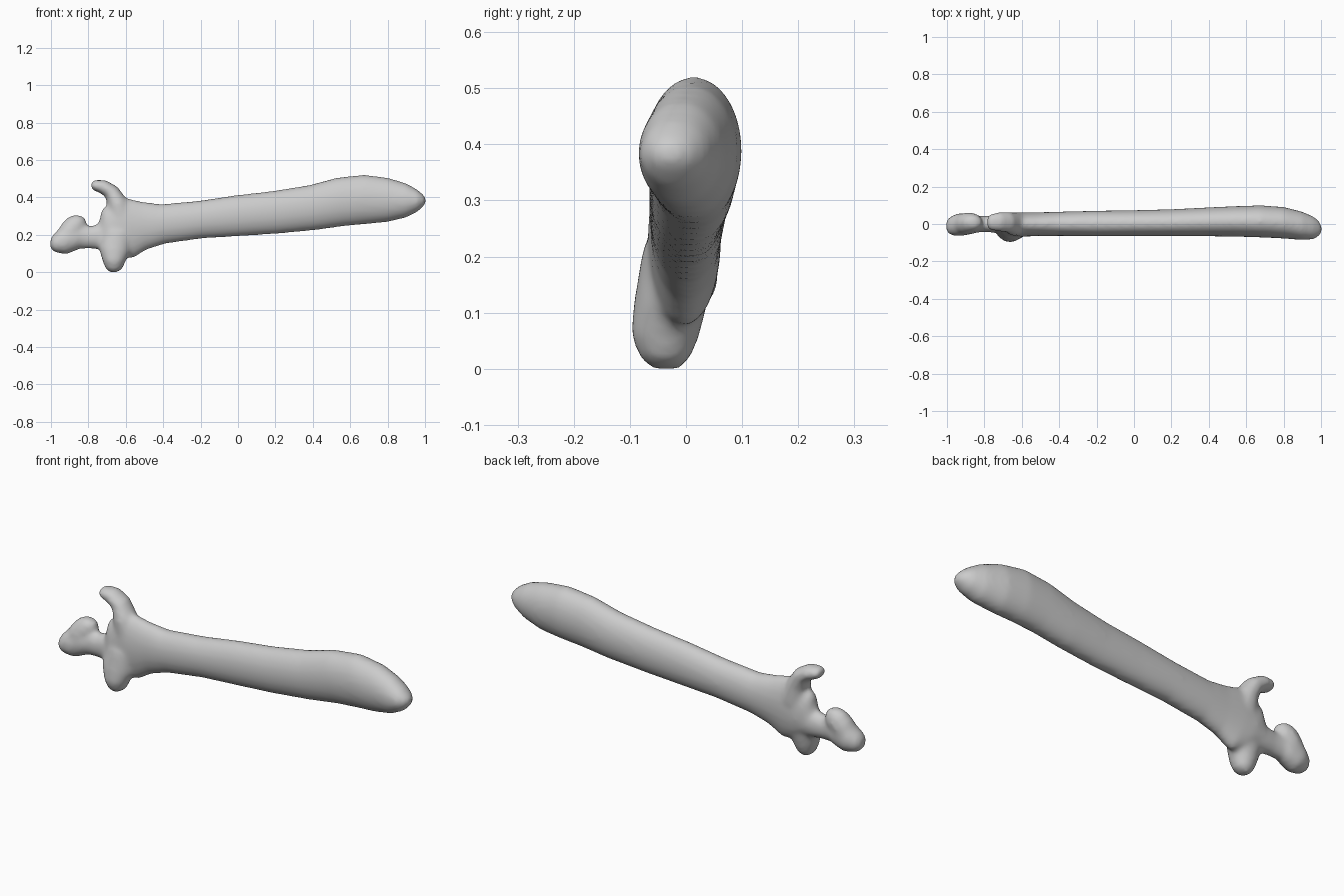
import bpy, bmesh, math
from mathutils import Vector

cube = bpy.data.objects.get("Cube")
if cube:
    bpy.data.objects.remove(cube)

SIDES = 24


def sweep(bm, stations):
    """Closed elliptical tube; station = x, z, in-plane radius, y centre, y radius."""
    rings = []
    for i, (x, z, r, yc, ry) in enumerate(stations):
        a = stations[max(i - 1, 0)]
        b = stations[min(i + 1, len(stations) - 1)]
        t = Vector((b[0] - a[0], 0, b[1] - a[1])).normalized()
        n = Vector((-t.z, 0, t.x))
        ring = []
        for k in range(SIDES):
            u = 2 * math.pi * k / SIDES
            p = Vector((x, yc, z)) + n * (r * math.cos(u))
            ring.append(bm.verts.new(p + Vector((0, ry * math.sin(u), 0))))
        rings.append(ring)
    for a, b in zip(rings, rings[1:]):
        for k in range(SIDES):
            j = (k + 1) % SIDES
            bm.faces.new((a[k], a[j], b[j], b[k]))
    bm.faces.new(rings[0][::-1])
    bm.faces.new(rings[-1])


def body(outline):
    """Turn x, bottom, top, y min, y max rows into a lengthwise sweep."""
    return [(x, (lo + hi) / 2, (hi - lo) / 2, (y0 + y1) / 2, (y1 - y0) / 2)
            for x, lo, hi, y0, y1 in outline]


# Long shaft, swelling toward the rounded end
shaft = []
for x, lo, hi, y0, y1 in [
    (-.72, .12, .25, -.05, .05), (-.67, .07, .35, -.065, .06),
    (-.6, .07, .41, -.068, .063), (-.5, .12, .378, -.064, .063),
    (-.4, .152, .365, -.064, .066), (-.2, .18, .383, -.066, .071),
    (0, .192, .413, -.066, .074), (.2, .205, .436, -.066, .079),
    (.4, .224, .468, -.066, .089), (.55, .245, .508, -.068, .096),
    (.68, .257, .522, -.072, .1), (.8, .268, .505, -.078, .091),
    (.9, .292, .475, -.086, .066), (.96, .325, .443, -.082, .04),
    (.99, .355, .42, -.065, .015), (1.003, .375, .405, -.045, -.01),
]:
    shaft.append((x, lo, hi, y0, y1))

# Upper hooked prong, lower spur, and the knob on its narrow neck
prong = [(-.785, .464, .02, .01, .03), (-.765, .465, .03, .01, .045),
         (-.72, .457, .038, .012, .052), (-.675, .428, .043, .01, .055),
         (-.645, .37, .055, 0, .062), (-.62, .28, .075, 0, .065)]
spur = [(-.66, 0, .02, -.035, .025), (-.662, .018, .045, -.037, .045),
        (-.663, .06, .062, -.037, .062), (-.66, .12, .085, -.027, .066),
        (-.64, .22, .09, -.01, .066)]
neck = [(-.9, .19, .065, 0, .05), (-.84, .19, .065, 0, .045),
        (-.79, .187, .06, 0, .043), (-.72, .19, .072, 0, .05),
        (-.64, .2, .09, 0, .06)]
knob_low = [(-1.004, .15, .022, -.01, .025), (-.985, .15, .046, -.01, .048),
            (-.94, .162, .07, -.004, .062), (-.88, .185, .07, 0, .057),
            (-.83, .19, .05, 0, .045)]
knob_top = [(-.93, .17, .055, 0, .055), (-.895, .22, .062, .003, .058),
            (-.865, .255, .06, .008, .052), (-.845, .285, .042, .008, .038),
            (-.84, .3, .022, .008, .02)]

bm = bmesh.new()
for part in (body(shaft), prong, spur, neck, knob_low, knob_top):
    sweep(bm, part)
bmesh.ops.recalc_face_normals(bm, faces=bm.faces)
mesh = bpy.data.meshes.new("bone_club")
bm.to_mesh(mesh)
bm.free()

club = bpy.data.objects.new("bone_club", mesh)
bpy.context.collection.objects.link(club)

# Single warm-free grey surface
grey = bpy.data.materials.new("plain_grey")
grey.use_nodes = True
colour = (.6, .6, .6, 1)
grey.diffuse_color = colour
grey.node_tree.nodes["Principled BSDF"].inputs["Base Color"].default_value = colour
mesh.materials.append(grey)

# Fuse the parts into one skin and soften the joins
fuse = club.modifiers.new("fuse", "REMESH")
fuse.mode = "VOXEL"
fuse.voxel_size = .01
fuse.use_smooth_shade = True
soften = club.modifiers.new("soften", "SMOOTH")
soften.factor = .5
soften.iterations = 14

for p in mesh.polygons:
    p.use_smooth = True
